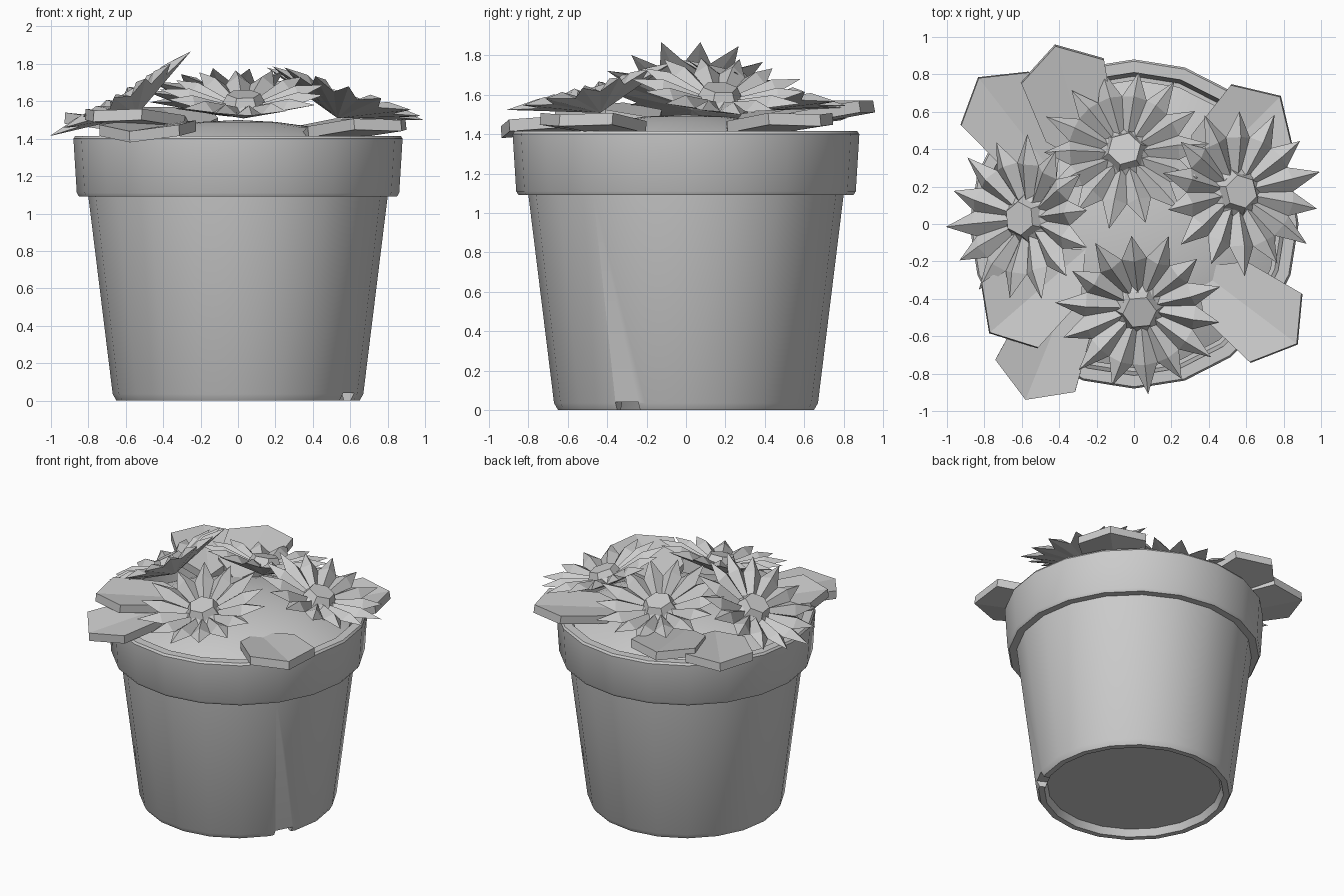
import bpy, bmesh, math
from mathutils import Matrix, Vector

cube = bpy.data.objects.get("Cube")
if cube:
    bpy.data.objects.remove(cube, do_unlink=True)

grey = bpy.data.materials.new("plain_grey")
grey.use_nodes = True
colour = (0.6, 0.6, 0.6, 1)
grey.diffuse_color = colour
grey.node_tree.nodes["Principled BSDF"].inputs["Base Color"].default_value = colour


def finish(bm, name, matrix=Matrix(), smooth=None):
    bmesh.ops.recalc_face_normals(bm, faces=bm.faces)
    mesh = bpy.data.meshes.new(name)
    bm.to_mesh(mesh)
    bm.free()
    ob = bpy.data.objects.new(name, mesh)
    ob.matrix_world = matrix
    bpy.context.collection.objects.link(ob)
    mesh.materials.append(grey)
    if smooth:
        bpy.ops.object.select_all(action='DESELECT')
        ob.select_set(True)
        bpy.context.view_layer.objects.active = ob
        bpy.ops.object.shade_smooth_by_angle(angle=math.radians(smooth))
    return ob


def lathe(name, profile, sides):
    bm = bmesh.new()
    verts = [bm.verts.new((0, r, z)) for r, z in profile]
    edges = [bm.edges.new(p) for p in zip(verts, verts[1:])]
    bmesh.ops.spin(bm, geom=verts + edges, axis=(0, 0, 1), cent=(0, 0, 0),
                   angle=math.tau, steps=sides)
    bmesh.ops.remove_doubles(bm, verts=bm.verts, dist=0.0005)
    return finish(bm, name, smooth=35)


# Tapered pot with foot ring, overhanging rim and hollow top
pot = lathe("pot", [(0, .05), (.59, .05), (.61, 0), (.65, 0), (.67, .035),
                    (.80, 1.09), (.85, 1.09), (.862, 1.11), (.88, 1.40),
                    (.87, 1.415), (.81, 1.415), (.79, 1.25), (0, 1.25)], 20)

# Drain notch through the foot ring
bm = bmesh.new()
bmesh.ops.create_cube(bm, size=1)
notch = finish(bm, "notch_cutter", Matrix.Translation((.59, -.3, .01))
               @ Matrix.Rotation(math.radians(-27), 4, 'Z')
               @ Matrix.Diagonal((.22, .13, .06, 1)))
notch.hide_render = True
notch.hide_set(True)
cut = pot.modifiers.new("drain_notch", 'BOOLEAN')
cut.operation = 'DIFFERENCE'
cut.object = notch

# Domed soil
lathe("soil", [(.77, 1.26), (.77, 1.33), (.62, 1.40), (.42, 1.46), (.2, 1.49), (0, 1.5)], 20)


def flower(name, centre, lean, heading, turn=0):
    """Star of ridged petals, cupped upward, leaning outward along the heading."""
    count = 14
    bm = bmesh.new()

    def ring(radius, z, half=0, vary=0):
        out = []
        for i in range(count):
            a = math.tau * (i + half) / count
            r = radius - vary * (i % 2)
            out.append(bm.verts.new((r * math.cos(a), r * math.sin(a), z)))
        return out

    hub = ring(.10, .0)
    gap = ring(.13, -.03, .5)
    ridge = ring(.29, .065)
    valley = ring(.30, .015, .5)
    tip = ring(.455, .055, 0, .025)
    top = bm.verts.new((0, 0, 0))
    bottom = bm.verts.new((0, 0, -.09))
    for i in range(count):
        j, k = i - 1, (i + 1) % count
        for side in (j, i):
            bm.faces.new((hub[i], ridge[i], valley[side], gap[side]))
            bm.faces.new((ridge[i], tip[i], valley[side]))
            bm.faces.new((bottom, tip[i], valley[side]))
        bm.faces.new((hub[i], gap[i], hub[k]))
        bm.faces.new((top, hub[i], hub[k]))
    axis = Vector((-math.sin(heading), math.cos(heading), 0))
    place = (Matrix.Translation(centre) @ Matrix.Rotation(math.radians(lean), 4, axis)
             @ Matrix.Rotation(heading + turn, 4, 'Z'))
    finish(bm, name, place)

    # Six-sided flower centre with a bevelled top
    bm = bmesh.new()
    bmesh.ops.create_cone(bm, cap_ends=True, segments=6, radius1=.125, radius2=.09, depth=.07)
    finish(bm, name + "_centre", place @ Matrix.Translation((0, 0, .01)))


flower("front_flower", (.03, -.46, 1.595), 16, math.radians(-90), .1)
flower("left_flower", (.56, .17, 1.595), 19, math.radians(14))
flower("back_flower", (-.05, .39, 1.605), 16, math.radians(97), .15)
flower("right_flower", (-.59, .03, 1.60), 31, math.radians(180), .1)


def leaf(name, tip, heading, pitch):
    """Thick folded leaf, its tip at the given point."""
    bm = bmesh.new()
    half = [(-.14, .23), (-.48, .19)]
    layers = []
    for z in (0, -.06):
        spine = [bm.verts.new((0, 0, z)), bm.verts.new((-.68, 0, z))]
        sides = [[bm.verts.new((x, s * y, z + .025)) for x, y in half] for s in (1, -1)]
        for side in sides:
            bm.faces.new((spine[0], side[0], side[1], spine[1]))
        layers.append([spine[0], *sides[0], spine[1], *reversed(sides[1])])
    up, low = layers
    for i in range(len(up)):
        j = (i + 1) % len(up)
        bm.faces.new((up[i], up[j], low[j], low[i]))
    finish(bm, name, Matrix.Translation(tip) @ Matrix.Rotation(math.radians(heading), 4, 'Z')
           @ Matrix.Rotation(math.radians(-pitch), 4, 'Y'))


leaf("leaf_back_right", (-.83, .78, 1.53), 128, 6)
leaf("leaf_back", (-.42, .95, 1.57), 106, 10)
leaf("leaf_back_left", (.78, .68, 1.50), 45, 7)
leaf("leaf_front_left", (.87, -.64, 1.50), -37, 7)
leaf("leaf_front_right", (-.58, -.94, 1.44), -112, -4)
leaf("leaf_right", (-.77, -.58, 1.55), -139, 6)
